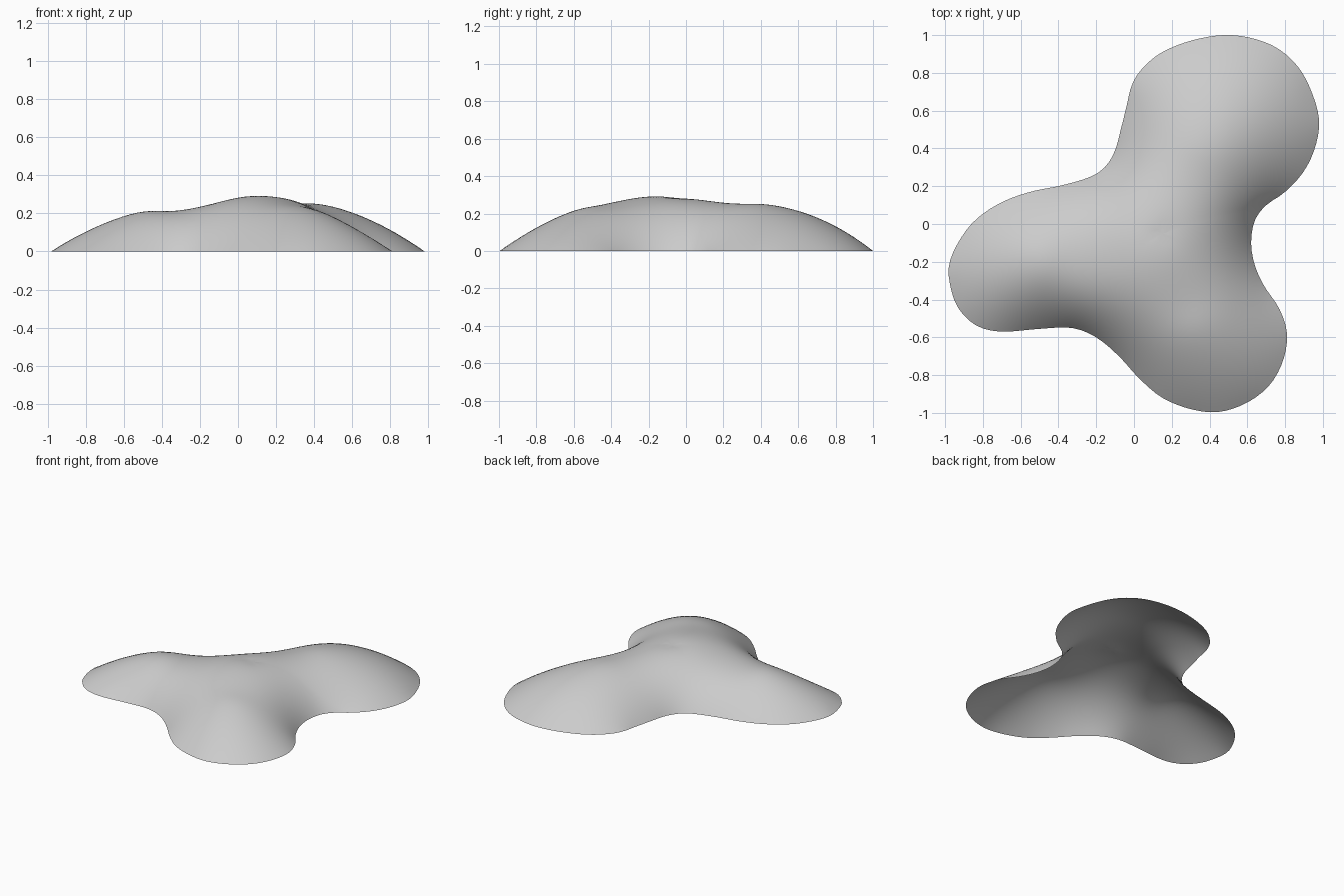
import bpy, bmesh, math
from mathutils import Vector

if "Cube" in bpy.data.objects:
    bpy.data.objects.remove(bpy.data.objects["Cube"])

# Plan outline of the three-lobed shell, counter-clockwise
OUTLINE = [
    (.62, -.10), (.64, .02), (.70, .10), (.80, .17), (.90, .28), (.96, .41),
    (.98, .55), (.94, .70), (.87, .83), (.76, .93), (.62, .985), (.47, 1.0),
    (.30, .97), (.15, .91), (.05, .83), (-.01, .74), (-.04, .62), (-.07, .50),
    (-.10, .39), (-.15, .305), (-.23, .25), (-.38, .205), (-.55, .17),
    (-.70, .115), (-.83, .03), (-.92, -.08), (-.98, -.22), (-.965, -.36),
    (-.92, -.46), (-.83, -.54), (-.70, -.57), (-.50, -.555), (-.33, -.55),
    (-.20, -.60), (-.08, -.70), (.03, -.82), (.15, -.92), (.30, -.98),
    (.45, -.995), (.60, -.945), (.72, -.85), (.79, -.72), (.81, -.58),
    (.77, -.45), (.69, -.33), (.64, -.22)]

# Heights read along the ridges (x, y, z)
RIDGE = [(.13, -.07, .287), (.30, .22, .250), (.43, .45, .248),
         (.36, -.60, .213), (.27, -.38, .242), (-.22, -.14, .220), (-.62, -.21, .188)]

CENTRE = Vector((.15, -.05))
RINGS, SEGS = 30, 150


def smooth_loop(points, count):
    """Closed Catmull-Rom curve resampled evenly by length."""
    p = [Vector(q) for q in points]
    n, dense = len(p), []
    for i in range(n):
        a, b, c, d = p[i - 1], p[i], p[(i + 1) % n], p[(i + 2) % n]
        for k in range(12):
            t = k / 12
            dense.append(.5 * (2 * b + (c - a) * t + (2 * a - 5 * b + 4 * c - d) * t * t
                               + (3 * b - a - 3 * c + d) * t ** 3))
    dense.append(dense[0])
    lengths = [0]
    for a, b in zip(dense, dense[1:]):
        lengths.append(lengths[-1] + (b - a).length)
    result, j = [], 0
    for i in range(count):
        s = lengths[-1] * i / count
        while lengths[j + 1] < s:
            j += 1
        result.append(dense[j].lerp(dense[j + 1], (s - lengths[j]) / (lengths[j + 1] - lengths[j])))
    return result


# Flat web of rings from the centre to the rim
rim = smooth_loop(OUTLINE, SEGS)
pts, height = [CENTRE], [.29]
for r in range(1, RINGS + 1):
    t = r / RINGS
    for q in rim:
        pts.append(CENTRE.lerp(q, t))
        height.append(.29 * (1 - t * t))


def vid(r, s):
    return 0 if r == 0 else 1 + (r - 1) * SEGS + s % SEGS


faces, tris = [], []
for s in range(SEGS):
    faces.append((0, vid(1, s), vid(1, s + 1)))
    tris.append(faces[-1])
    for r in range(1, RINGS):
        f = (vid(r, s), vid(r + 1, s), vid(r + 1, s + 1), vid(r, s + 1))
        faces.append(f)
        tris += [(f[0], f[1], f[2]), (f[0], f[2], f[3])]

# Inflate the web like a pressurised membrane pinned at the rim
weights = [{} for _ in pts]
area = [0.0] * len(pts)
for tri in tris:
    for k in range(3):
        a, b, c = tri[k], tri[(k + 1) % 3], tri[(k + 2) % 3]
        u, v = pts[b] - pts[a], pts[c] - pts[a]
        cross = max(abs(u.x * v.y - u.y * v.x), 1e-9)
        w = .5 * u.dot(v) / cross
        weights[b][c] = weights[b].get(c, 0) + w
        weights[c][b] = weights[c].get(b, 0) + w
        area[a] += cross / 6

inner = vid(RINGS, 0)
rows = [(i, list(weights[i].items()), sum(weights[i].values()), area[i] * 4) for i in range(inner)]
for _ in range(500):
    for i, nb, total, load in rows:
        acc = load
        for j, w in nb:
            acc += w * height[j]
        height[i] += 1.85 * (acc / total - height[i])

# Scale the membrane gently so its ridges meet the measured heights
ratios = []
for x, y, z in RIDGE:
    q = Vector((x, y))
    near = min(range(inner), key=lambda i: (pts[i] - q).length_squared)
    ratios.append((q, z / max(height[near], 1e-4)))


def scale_at(p):
    ws = [(1 / ((p - q).length_squared + .03) ** 1.5, k) for q, k in ratios]
    return sum(w * k for w, k in ws) / sum(w for w, _ in ws)


verts = [(p.x, p.y, max(0, h * scale_at(p))) for p, h in zip(pts, height)]

# Open shell with smooth shading
mesh = bpy.data.meshes.new("shell_roof")
mesh.from_pydata(verts, [], faces)
for poly in mesh.polygons:
    poly.use_smooth = True
shell = bpy.data.objects.new("shell_roof", mesh)
bpy.context.collection.objects.link(shell)
